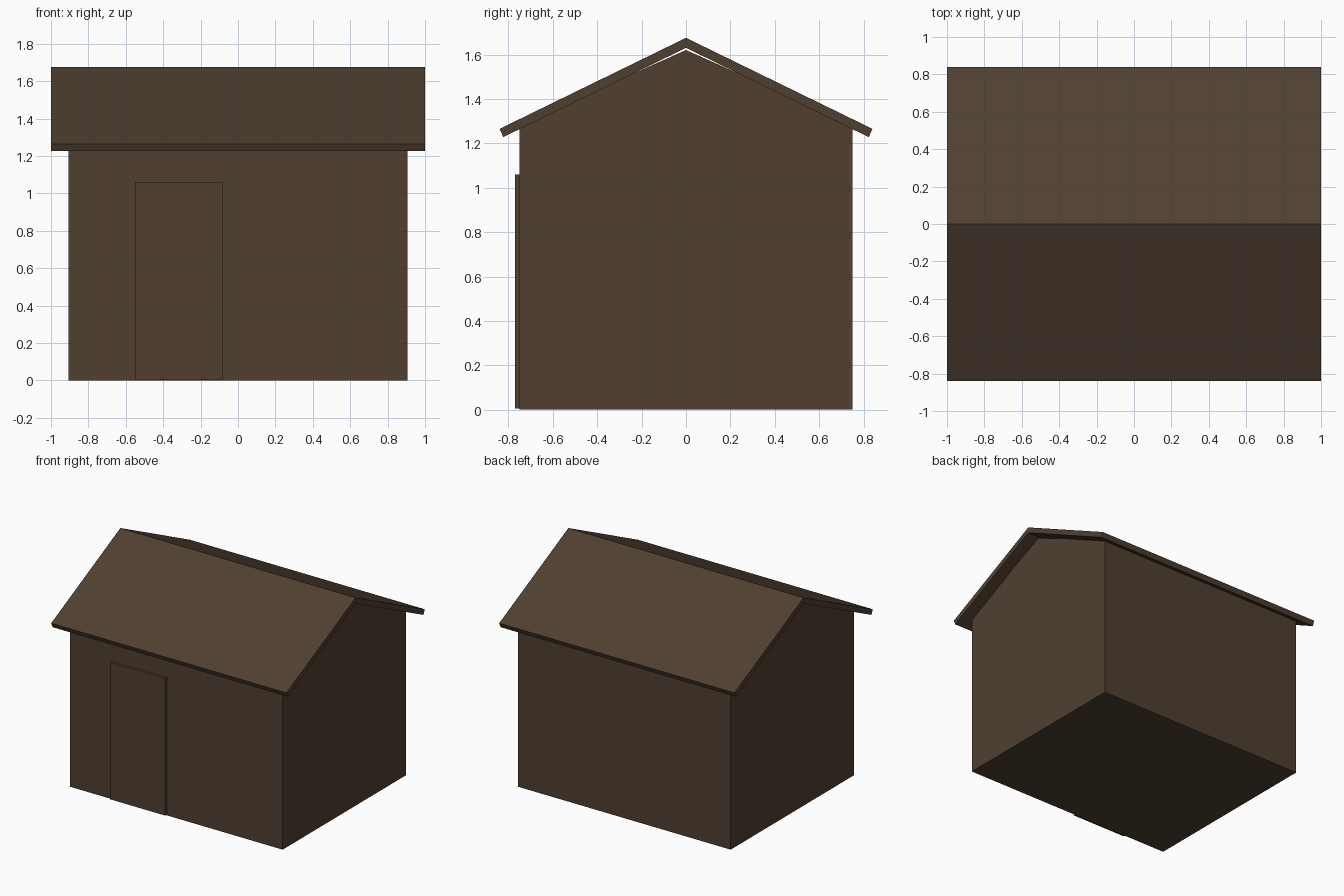
import bpy
import bmesh

cube = bpy.data.objects.get("Cube")
if cube:
    bpy.data.objects.remove(cube, do_unlink=True)

# One brown timber colour for the whole shed
timber = bpy.data.materials.new("dark_brown_timber")
timber.use_nodes = True
colour = (0.08, 0.05, 0.03, 1)
timber.diffuse_color = colour
timber.node_tree.nodes["Principled BSDF"].inputs["Base Color"].default_value = colour


def extrude_along_x(name, profile, x_min, x_max):
    """Sweep a closed (y, z) profile from x_min to x_max."""
    bm = bmesh.new()
    face = bm.faces.new([bm.verts.new((x_min, y, z)) for y, z in profile])
    swept = bmesh.ops.extrude_face_region(bm, geom=[face])
    verts = [v for v in swept["geom"] if isinstance(v, bmesh.types.BMVert)]
    bmesh.ops.translate(bm, verts=verts, vec=(x_max - x_min, 0, 0))
    bmesh.ops.recalc_face_normals(bm, faces=bm.faces)
    mesh = bpy.data.meshes.new(name)
    bm.to_mesh(mesh)
    bm.free()
    mesh.materials.append(timber)
    obj = bpy.data.objects.new(name, mesh)
    bpy.context.collection.objects.link(obj)
    return obj


def mirrored(half):
    """Complete a profile whose first and last points lie on y = 0."""
    return half + [(-y, z) for y, z in reversed(half[1:-1])]


# Gabled walls with floor
walls = mirrored([(0, 0), (0.75, 0), (0.75, 1.285), (0, 1.62)])
extrude_along_x("walls", walls, -0.905, 0.905)

# Overhanging roof with square-cut eaves
roof = mirrored([(0, 1.675), (0.84, 1.265), (0.823, 1.228), (0, 1.63)])
extrude_along_x("roof", roof, -1, 1)

# Door standing slightly proud of the front wall
door = [(-0.77, 0.006), (-0.74, 0.006), (-0.74, 1.06), (-0.77, 1.06)]
extrude_along_x("door", door, -0.55, -0.08)
